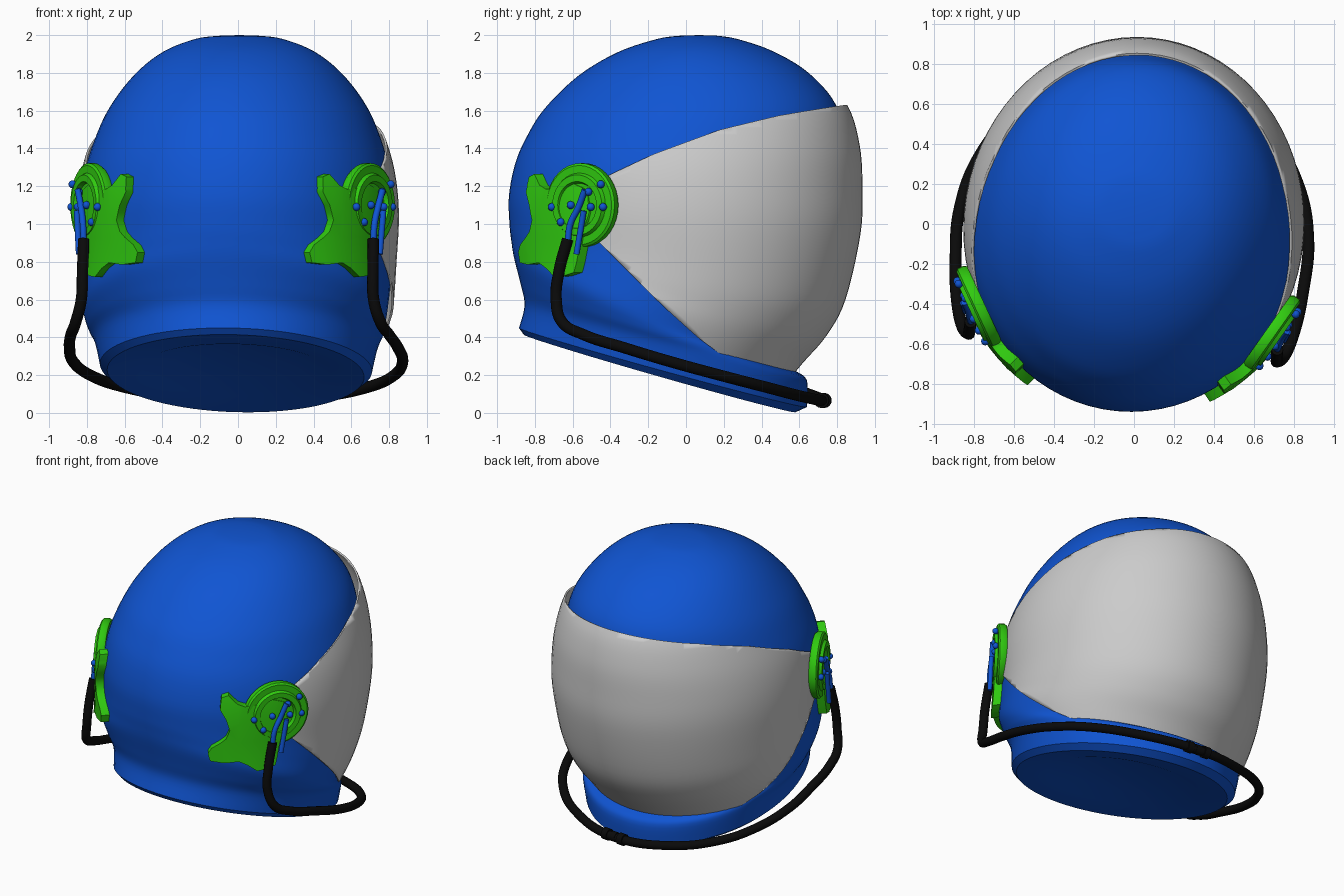
import bpy, bmesh, math
from mathutils import Vector, Matrix
from mathutils.bvhtree import BVHTree

if "Cube" in bpy.data.objects:
    bpy.data.objects.remove(bpy.data.objects["Cube"])

YAW = -0.09  # the whole helmet is turned slightly


def material(name, rgb):
    m = bpy.data.materials.new(name)
    m.diffuse_color = (*rgb, 1)
    m.use_nodes = True
    m.node_tree.nodes["Principled BSDF"].inputs["Base Color"].default_value = m.diffuse_color
    return m


BLUE = material("blue", (0.005, 0.09, 0.65))
GREEN = material("green", (0.03, 0.6, 0.005))
BLACK = material("black", (0.003, 0.003, 0.003))


def shade(ob, angle=35):
    bpy.ops.object.select_all(action='DESELECT')
    bpy.context.view_layer.objects.active = ob
    ob.select_set(True)
    bpy.ops.object.shade_smooth_by_angle(angle=math.radians(angle))


def finish(name, bm, mat=None, mirror=False, angle=35):
    bmesh.ops.recalc_face_normals(bm, faces=bm.faces)
    me = bpy.data.meshes.new(name)
    bm.to_mesh(me)
    bm.free()
    ob = bpy.data.objects.new(name, me)
    bpy.context.collection.objects.link(ob)
    ob.rotation_euler.z = YAW
    if mat:
        me.materials.append(mat)
    if mirror:
        ob.modifiers.new("mirror", 'MIRROR').use_mirror_merge = False
    shade(ob, angle)
    return ob


def smooth_rings(rings, n=5):
    out = []
    for i in range(len(rings) - 1):
        p = [Vector(rings[max(0, min(len(rings) - 1, i + k))]) for k in (-1, 0, 1, 2)]
        for j in range(n):
            t = j / n
            out.append(p[1] + 0.5 * t * (p[2] - p[0] + t * (2 * p[0] - 5 * p[1] + 4 * p[2] - p[3]
                       + t * (3 * (p[1] - p[2]) + p[3] - p[0]))))
    return out + [Vector(rings[-1])]


def loft(rings, bottom, top, seg=72):
    """Tilted elliptical rings: back y, back z, front y, front z, half width."""
    bm = bmesh.new()
    loops = []
    for yb, zb, yf, zf, w in rings:
        loop = []
        for k in range(seg):
            a = 2 * math.pi * k / seg
            t = 0.5 + 0.5 * math.sin(a)
            loop.append(bm.verts.new((w * math.cos(a), yb + (yf - yb) * t, zb + (zf - zb) * t)))
        loops.append(loop)
    for a, b in zip(loops, loops[1:]):
        for k in range(seg):
            j = (k + 1) % seg
            bm.faces.new((a[k], a[j], b[j], b[k]))
    for loop, tip in ((loops[0], bottom), (loops[-1], top)):
        v = bm.verts.new(tip)
        for k in range(seg):
            bm.faces.new((loop[k], loop[(k + 1) % seg], v))
    return bm


# Helmet shell
rim = [(-.45, .36, .2, .175, .33), (-.62, .365, .36, .09, .5), (-.86, .415, .58, .003, .68)]
body = [(-.885, .45, .64, .03, .72), (-.855, .57, .64, .17, .75),
        (-.875, .68, .58, .22, .785), (-.91, .82, .53, .26, .805),
        (-.925, .91, .66, .41, .815), (-.935, 1.0, .76, .6, .82), (-.938, 1.15, .83, .95, .83),
        (-.905, 1.32, .85, 1.2, .81), (-.845, 1.46, .84, 1.42, .76), (-.75, 1.61, .795, 1.63, .68),
        (-.57, 1.785, .65, 1.8, .55), (-.36, 1.91, .46, 1.915, .40), (-.15, 1.98, .27, 1.98, .23),
        (-.03, 1.997, .16, 1.997, .1)]
bm = loft(rim + smooth_rings(body), (0, -.12, .265), (0, .07, 2.0))
bmesh.ops.recalc_face_normals(bm, faces=bm.faces)
bvh = BVHTree.FromBMesh(bm)
finish("helmet_shell", bm, BLUE)

# Visor: inflated shell trimmed by a side-view outline
gaps = (.085, .085, .085, .095, .085, .08, .06, .05)
vr = [(-.8, .5, .5, .12, .74)] + [(a, b, c + g, d, w + .022) for g, (a, b, c, d, w) in zip(gaps, body[3:])]
visor = finish("visor", loft(smooth_rings(vr), (0, -.1, .31), (0, .1, 1.79)))
outline = [(-.46, 1.2), (-.38, 1.24), (-.1, 1.37), (.25, 1.5), (.55, 1.575), (.88, 1.635), (1.1, 1.66),
           (1.1, .15), (.7, .17), (.42, .22), (.3, .265), (.13, .4), (-.03, .55), (-.42, .93)]
bm = bmesh.new()
f = bm.faces.new([bm.verts.new((-1.2, y, z)) for y, z in outline])
ext = bmesh.ops.extrude_face_region(bm, geom=[f])["geom"]
bmesh.ops.translate(bm, vec=(2.4, 0, 0), verts=[g for g in ext if isinstance(g, bmesh.types.BMVert)])
cutter = finish("visor_cutter", bm)
cutter.hide_render = True
mod = visor.modifiers.new("trim", 'BOOLEAN')
mod.operation, mod.solver, mod.object = 'INTERSECT', 'EXACT', cutter
# apply the trim, drop the helper, and open the flat cut faces
bpy.context.view_layer.update()
trimmed = bpy.data.meshes.new_from_object(visor.evaluated_get(bpy.context.evaluated_depsgraph_get()))
visor.modifiers.clear()
visor.data = trimmed
bpy.data.objects.remove(cutter)
bm = bmesh.new()
bm.from_mesh(trimmed)
caps = [f for f in bm.faces if max(v.co.x for v in f.verts) > .1 and min(v.co.x for v in f.verts) < -.1]
bmesh.ops.delete(bm, geom=caps, context='FACES')
bm.to_mesh(trimmed)
bm.free()
sol = visor.modifiers.new("thickness", 'SOLIDIFY')
sol.thickness, sol.offset = .012, -1
shade(visor)

# Bracket plate hugging the back corner of the shell
az = math.radians(50)
N = Vector((math.cos(az), -math.sin(az), 0))
T = Vector((-math.sin(az), -math.cos(az), 0))
C = Vector((.68, -.61, 0))


def on_shell(u, z, off):
    p = C + T * u + Vector((0, 0, z))
    hit = bvh.ray_cast(p + N, -N)[0]
    return (hit or p) + N * off


plate = [(.19, 1.265), (.235, 1.25), (.245, 1.17), (.205, 1.1), (.18, 1.02), (.205, .96), (.30, .89),
         (.325, .85), (.31, .795), (.22, .785), (.12, .795), (.05, .76), (.0, .72), (-.06, .725),
         (-.125, .745), (-.14, .85), (-.16, .95), (-.2, 1.05), (-.18, 1.18), (-.08, 1.22), (.0, 1.19),
         (.08, 1.185), (.13, 1.205)]
bm = bmesh.new()
bm.faces.new([bm.verts.new((u, 0, z)) for u, z in plate])
for i in range(-3, 6):
    bmesh.ops.bisect_plane(bm, geom=bm.verts[:] + bm.edges[:] + bm.faces[:],
                           plane_co=(i * .06, 0, 0), plane_no=(1, 0, 0))
for i in range(4):
    bmesh.ops.bisect_plane(bm, geom=bm.verts[:] + bm.edges[:] + bm.faces[:],
                           plane_co=(0, 0, .8 + i * .13), plane_no=(0, 0, 1))
bmesh.ops.remove_doubles(bm, verts=bm.verts, dist=.012)
# offset both skins along one direction so the plate stays even
geo = bmesh.ops.extrude_face_region(bm, geom=bm.faces[:], use_keep_orig=True)["geom"]
outer = {g for g in geo if isinstance(g, bmesh.types.BMVert)}
for v in bm.verts:
    v.co = on_shell(v.co.x, v.co.z, .055 if v in outer else -.005)
finish("bracket_plate", bm, GREEN, True, 45)

# Stepped pivot disc
az = math.radians(30)
DN = Vector((math.cos(az), -math.sin(az), 0))
DT = Vector((math.sin(az), math.cos(az), 0))
DC = Vector((.745, -.492, 1.1))
bm = bmesh.new()
prof = [(0, -.045), (.212, -.045), (.222, -.03), (.222, .005), (.21, .015), (.17, .015), (.16, .035),
        (.125, .035), (.115, .012), (0, .012)]
vs = [bm.verts.new((r, 0, h)) for r, h in prof]
es = [bm.edges.new(e) for e in zip(vs, vs[1:])]
bmesh.ops.spin(bm, geom=vs + es, axis=(0, 0, 1), cent=(0, 0, 0), steps=36, angle=2 * math.pi)
bmesh.ops.remove_doubles(bm, verts=bm.verts, dist=.0005)
rot = Matrix((DT, Vector((0, 0, 1)), DN)).transposed().to_4x4()
bmesh.ops.transform(bm, matrix=Matrix.Translation(DC) @ rot, verts=bm.verts)
finish("pivot_disc", bm, GREEN, True)

# Bolts on disc and plate
bm = bmesh.new()
spots = [DC + DT * h + DN * .03 + Vector((0, 0, z - 1.1))
         for h, z in ((.15, 1.21), (.165, 1.09), (.085, 1.09), (.07, 1.17))]
spots += [on_shell(u, z, .06) for u, z in ((.02, 1.09), (-.04, 1.01), (-.1, 1.1))]
for p in spots:
    bmesh.ops.create_uvsphere(bm, u_segments=12, v_segments=8, radius=.021, matrix=Matrix.Translation(p))
finish("bolts", bm, BLUE, True, 60)


def tube(name, pts, r, mat):
    cu = bpy.data.curves.new(name, 'CURVE')
    cu.dimensions = '3D'
    cu.bevel_depth, cu.bevel_resolution, cu.resolution_u = r, 4, 10
    cu.use_fill_caps = True
    sp = cu.splines.new('BEZIER')
    sp.bezier_points.add(len(pts) - 1)
    for b, p in zip(sp.bezier_points, pts):
        b.co = p
        b.handle_left_type = b.handle_right_type = 'AUTO'
    cu.materials.append(mat)
    ob = bpy.data.objects.new(name, cu)
    bpy.context.collection.objects.link(ob)
    ob.rotation_euler.z = YAW


# Hose running from ear to ear around the chin
half = [(.77, -.56, .92), (.772, -.605, .75), (.777, -.62, .6), (.81, -.585, .48), (.845, -.47, .415),
        (.873, -.25, .345), (.875, 0, .27), (.80, .27, .195), (.66, .47, .14), (.40, .64, .09)]
tube("hose", half + [(0, .73, .065)] + [(-x, y, z) for x, y, z in reversed(half)], .03, BLACK)

# Hose couplings at the chin
bm = bmesh.new()
for x, r in ((-.065, .04), (.065, .04), (0, .034)):
    m = Matrix.Translation((x, .727, .066)) @ Matrix.Rotation(math.pi / 2, 4, 'Y')
    bmesh.ops.create_cone(bm, cap_ends=True, segments=16, radius1=r, radius2=r, depth=.045, matrix=m)
finish("hose_couplings", bm, BLACK)

# Pivot rods feeding the hose
for s, side in ((1, "right"), (-1, "left")):
    tube("hose_rod_" + side, [(s * .77, -.56, .9), (s * .775, -.545, 1.0), (s * .79, -.5, 1.09),
                              (s * .81, -.465, 1.18)], .017, BLUE)
    tube("pivot_rod_" + side, [(s * .80, -.51, .84), (s * .815, -.47, 1.07)], .016, BLUE)
